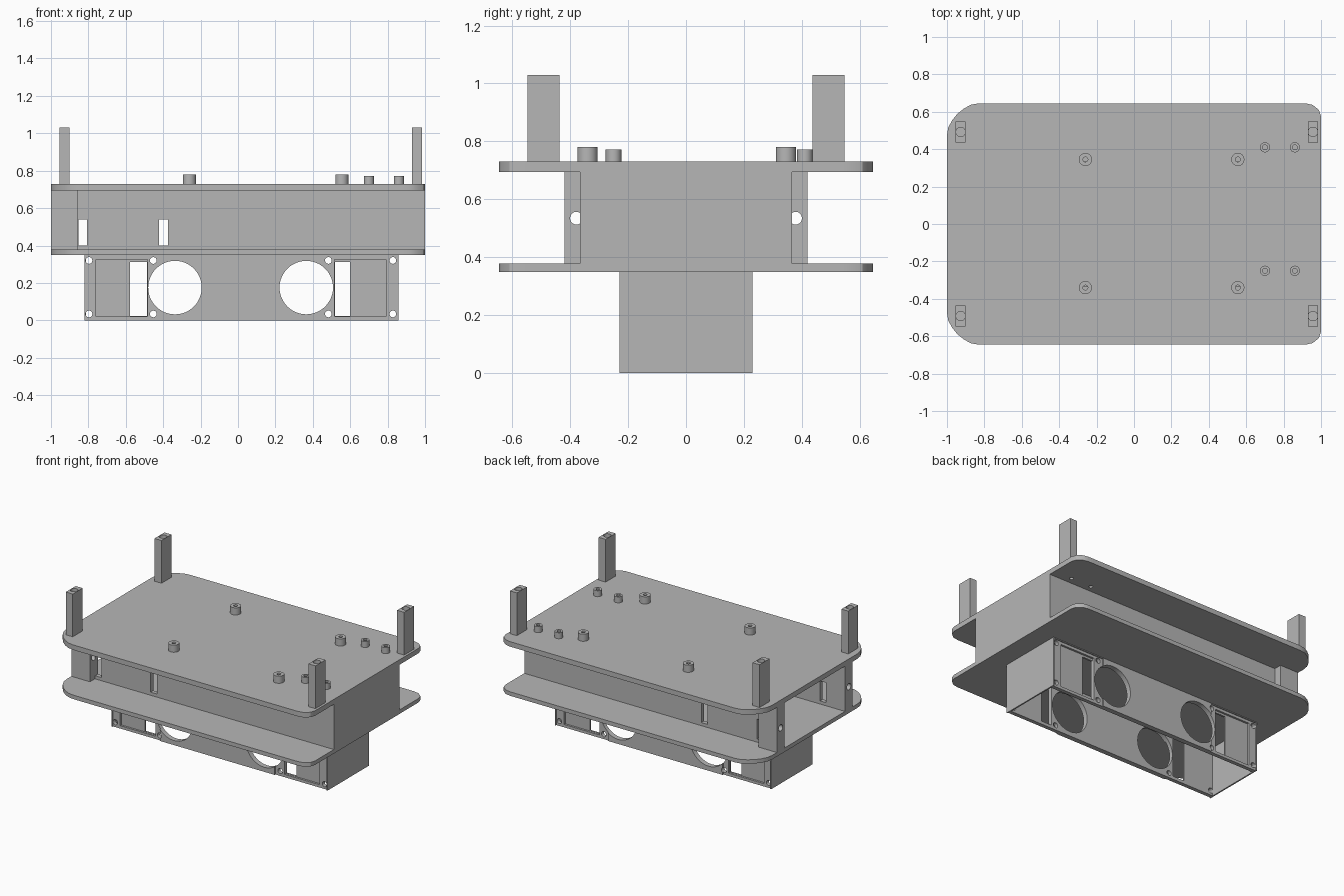
import bpy
import bmesh
from math import cos, sin, pi
from mathutils import Matrix

if "Cube" in bpy.data.objects:
    bpy.data.objects.remove(bpy.data.objects["Cube"])

grey = bpy.data.materials.new("plain grey")
grey.use_nodes = True
tone = (0.47, 0.47, 0.47, 1)
grey.diffuse_color = tone
grey.node_tree.nodes["Principled BSDF"].inputs["Base Color"].default_value = tone


def finish(name, bm):
    bmesh.ops.recalc_face_normals(bm, faces=bm.faces[:])
    mesh = bpy.data.meshes.new(name)
    bm.to_mesh(mesh)
    bm.free()
    mesh.materials.append(grey)
    obj = bpy.data.objects.new(name, mesh)
    bpy.context.collection.objects.link(obj)
    return obj


def box(name, xs, ys, zs):
    bm = bmesh.new()
    bmesh.ops.create_cube(bm, size=1)
    ranges = [sorted(r) for r in (xs, ys, zs)]
    for v in bm.verts:
        v.co = [r[0] if c < 0 else r[1] for c, r in zip(v.co, ranges)]
    return finish(name, bm)


def rod(name, centre, radius, length, axis="Z", sides=32):
    bm = bmesh.new()
    bmesh.ops.create_cone(bm, cap_ends=True, segments=sides,
                          radius1=radius, radius2=radius, depth=length)
    if axis != "Z":
        turn = Matrix.Rotation(pi / 2, 4, "X" if axis == "Y" else "Y")
        bm.transform(turn)
    bm.transform(Matrix.Translation(centre))
    return finish(name, bm)


def cut(obj, cutters):
    """Subtract every cutter from the part, then discard the cutters."""
    bpy.context.view_layer.objects.active = obj
    for c in cutters:
        c.hide_render = True
        mod = obj.modifiers.new("cut", "BOOLEAN")
        mod.operation, mod.solver, mod.object = "DIFFERENCE", "EXACT", c
        bpy.ops.object.modifier_apply(modifier=mod.name)
        bpy.data.objects.remove(c)


def smooth(obj):
    bpy.ops.object.select_all(action="DESELECT")
    obj.select_set(True)
    bpy.context.view_layer.objects.active = obj
    bpy.ops.object.shade_smooth_by_angle(angle=pi / 6)


def deck(name, z0, z1):
    """Plate whose corner arcs are clipped by its straight edges."""
    half = []
    cx, cy, r = 0.80, 0.43, 0.225
    for i in range(9):
        a = pi / 2 * i / 8
        half.append((min(cx + 0.03 + r * cos(a), 1), min(cy + 0.02 + r * sin(a), 0.645)))
    for i in range(9):
        a = pi / 2 + pi / 2 * i / 8
        half.append((max(-cx + 0.015 + r * cos(a), -1), min(cy + r * sin(a), 0.645)))
    outline = half + [(x, -y) for x, y in reversed(half)]
    bm = bmesh.new()
    face = bm.faces.new([bm.verts.new((x, y, z0)) for x, y in outline])
    up = bmesh.ops.extrude_face_region(bm, geom=[face])["geom"]
    bmesh.ops.translate(bm, vec=(0, 0, z1 - z0),
                        verts=[v for v in up if isinstance(v, bmesh.types.BMVert)])
    bmesh.ops.remove_doubles(bm, verts=bm.verts[:], dist=0.0005)
    return finish(name, bm)


# Two decks; the upper one is drilled under each standoff
lower_deck = deck("lower_deck", 0.35, 0.378)
upper_deck = deck("upper_deck", 0.695, 0.73)
standoffs = [(x, y, 0.035, 0.78) for x in (-0.26, 0.555) for y in (-0.34, 0.345)]
standoffs += [(x, y, 0.027, 0.772) for x in (0.70, 0.86) for y in (-0.25, 0.41)]
cut(upper_deck, [rod("drill", (x, y, 0.7), 0.013, 0.3) for x, y, r, top in standoffs])
smooth(lower_deck)
smooth(upper_deck)

# Hollow standoffs
for x, y, r, top in standoffs:
    post = rod("standoff", (x, y, (top + 0.73) / 2), r, top - 0.73)
    cut(post, [rod("drill", (x, y, 0.75), 0.013, 0.3)])
    smooth(post)

# Four corner posts with a socket in the top
for x in (-0.927, 0.957):
    for s in (-1, 1):
        post = box("corner_post", (x - 0.027, x + 0.027),
                   (s * 0.437, s * 0.547), (0.73, 1.03))
        cut(post, [rod("socket", (x, s * 0.492, 1.03), 0.025, 0.1)])

# Middle compartment: slotted side walls, drilled end blocks, one closed end
for s in (-1, 1):
    wall = box("compartment_wall", (-0.855, 1), (s * 0.335, s * 0.365), (0.378, 0.695))
    cut(wall, [box("slot", (x, x + 0.047), (s * 0.3, s * 0.4), (0.4, 0.54))
               for x in (-0.853, -0.422)])
    block = box("end_block", (-1, -0.855), (s * 0.335, s * 0.42), (0.378, 0.695))
    cut(block, [rod("drill", (-0.93, s * 0.378, 0.535), 0.022, 0.3, "X")])
box("compartment_end", (0.97, 1), (-0.335, 0.335), (0.378, 0.695))

# Lower housing, open underneath: panels with round ports and sensor recesses
for s in (-1, 1):
    panel = box("housing_panel", (-0.822, 0.857), (s * 0.195, s * 0.23), (0, 0.35))
    deep = (s * 0.15, s * 0.25)
    cutters = []
    for xs in ((-0.815, -0.445), (0.445, 0.85)):
        cutters.append(box("recess", xs, (s * 0.222, s * 0.25), (-0.05, 0.345)))
    for pocket, slot in (((-0.76, -0.485), (-0.577, -0.486)),
                         ((0.517, 0.79), (0.518, 0.60))):
        cutters.append(box("pocket", pocket, (s * 0.208, s * 0.25), (0.02, 0.326)))
        cutters.append(box("slot", slot, deep, (0.022, 0.312)))
    for x in (-0.337, 0.365):
        cutters.append(rod("port", (x, s * 0.2, 0.175), 0.143, 0.2, "Y", 48))
    for x in (-0.797, -0.453, 0.483, 0.828):
        for z in (0.034, 0.32):
            cutters.append(rod("drill", (x, s * 0.2, z), 0.018, 0.2, "Y", 20))
    cut(panel, cutters)
    smooth(panel)
for xs in ((-0.822, -0.812), (0.847, 0.857)):
    box("housing_end", xs, (-0.195, 0.195), (0, 0.35))
